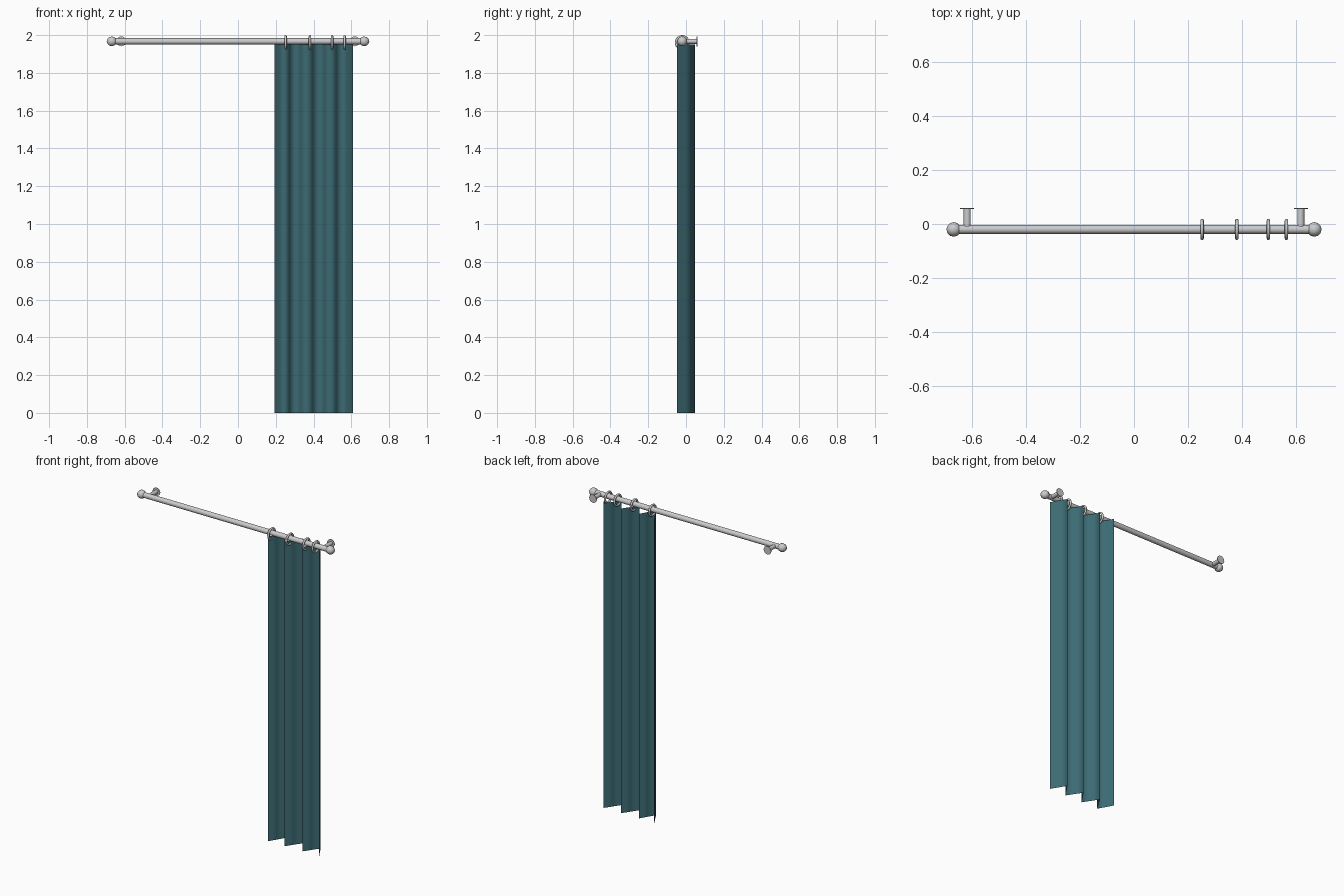
import bpy, bmesh
from math import pi, radians

if "Cube" in bpy.data.objects:
    bpy.data.objects.remove(bpy.data.objects["Cube"])

Y, Z = -0.02, 1.967   # rod axis


def finish(name, angle=40):
    o = bpy.context.object
    o.name = name
    bpy.ops.object.shade_smooth_by_angle(angle=radians(angle))
    return o


def cylinder(name, r, length, loc, rot, sides=16):
    bpy.ops.mesh.primitive_cylinder_add(vertices=sides, radius=r, depth=length,
                                        location=loc, rotation=rot)
    return finish(name)


# rod
cylinder("rod", 0.0165, 1.32, (0, Y, Z), (0, pi / 2, 0))

# finials and wall brackets, one set per end
for side, s in (("left", -1), ("right", 1)):
    bpy.ops.mesh.primitive_uv_sphere_add(segments=10, ring_count=6, radius=0.027,
                                         location=(s * 0.668, Y, Z),
                                         rotation=(0, pi / 2, 0))
    finish("finial_" + side, 50)
    cylinder("bracket_stem_" + side, 0.013, 0.078, (s * 0.618, 0.019, Z), (pi / 2, 0, 0))
    cylinder("bracket_plate_" + side, 0.026, 0.004, (s * 0.618, 0.058, Z), (pi / 2, 0, 0))

# curtain rings
for i, x in enumerate((0.252, 0.381, 0.498, 0.565)):
    bpy.ops.mesh.primitive_torus_add(major_segments=24, minor_segments=8,
                                     major_radius=0.033, minor_radius=0.0065,
                                     location=(x, Y, 1.9605), rotation=(0, pi / 2, 0))
    finish("ring_%d" % (i + 1), 60)

# curtain: folded single sheet, alternating back and front pleats
folds = (0.192, 0.245, 0.301, 0.363, 0.427, 0.488, 0.552, 0.608)
profile = []
for i in range(len(folds) - 1):
    y0 = 0.047 if i % 2 == 0 else -0.047
    for t in (0, 0.5):
        profile.append((folds[i] + (folds[i + 1] - folds[i]) * t, y0 * (1 - 2 * t)))
profile.append((folds[-1], -0.047))

bm = bmesh.new()
rows = [[bm.verts.new((x, y, z)) for x, y in profile] for z in (0, 0.07, 1.0, 1.95)]
for a, b in zip(rows, rows[1:]):
    for j in range(len(profile) - 1):
        bm.faces.new((a[j], a[j + 1], b[j + 1], b[j]))
mesh = bpy.data.meshes.new("curtain")
bm.to_mesh(mesh)
bm.free()
mesh.shade_smooth()
curtain = bpy.data.objects.new("curtain", mesh)
bpy.context.collection.objects.link(curtain)
mat = bpy.data.materials.new("teal_cloth")
mat.diffuse_color = (0.045, 0.145, 0.17, 1)
mat.use_nodes = True
mat.node_tree.nodes["Principled BSDF"].inputs["Base Color"].default_value = mat.diffuse_color
mesh.materials.append(mat)
